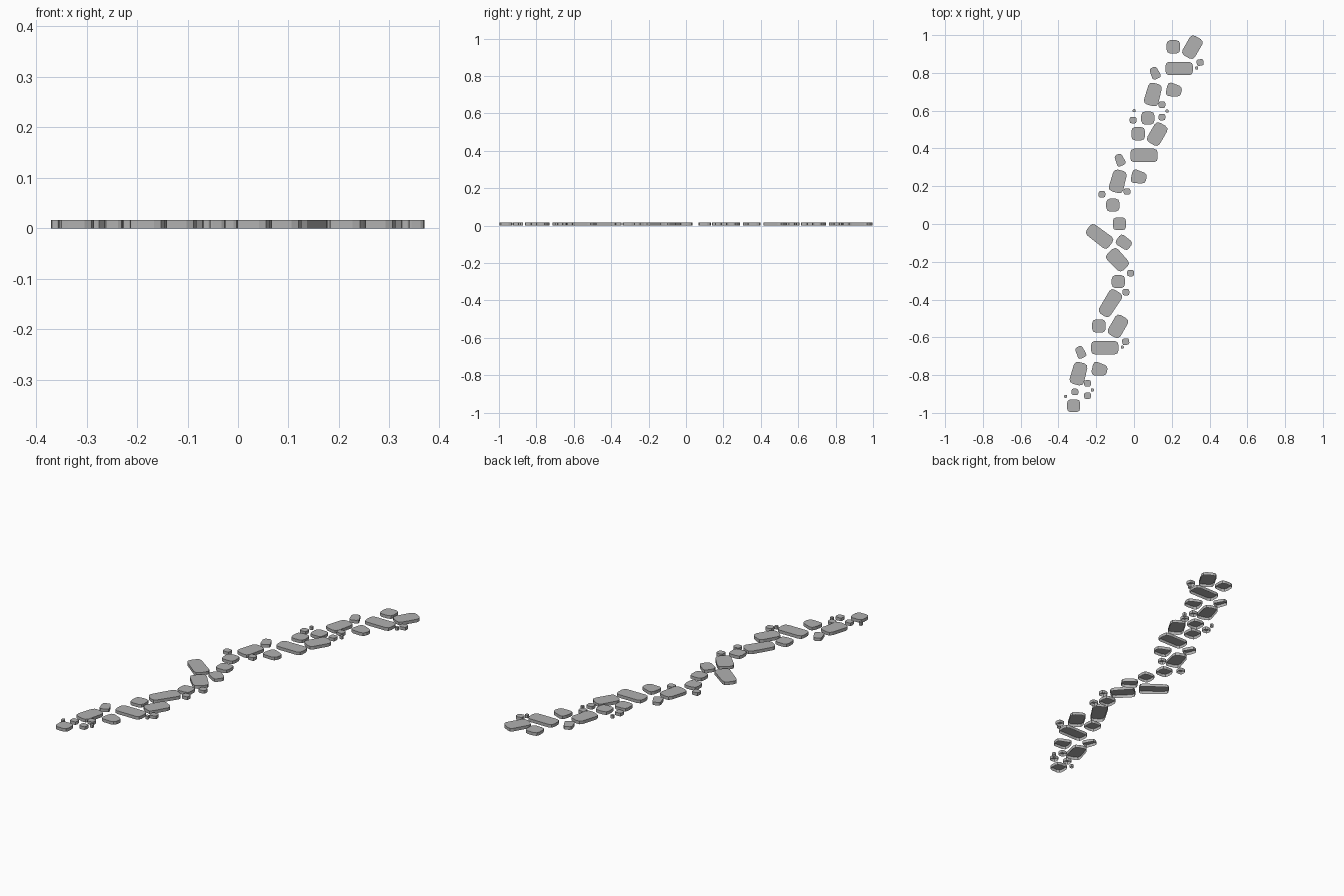
import bpy, bmesh
from math import radians, cos, sin

HEIGHT = 0.016
grey = bpy.data.materials.new("stone_grey")
grey.diffuse_color = (0.44, 0.44, 0.44, 1)

def stone(name, x, y, length, width, angle=0, taper=0.0):
    """Flat paving stone with clipped round corners, open underneath."""
    a, b = length / 2, width / 2
    c = min(a, b) * 0.5
    quarter = [(a, b - c * 1.2), (a - c * 0.3, b - c * 0.35), (a - c * 1.1, b)]
    pts = quarter + [(-px, py) for px, py in reversed(quarter)]
    pts += [(-px, -py) for px, py in pts]
    t = radians(angle)
    bm = bmesh.new()
    top, bottom = [], []
    for px, py in pts:
        py *= 1 - taper * px / a
        wx, wy = x + px * cos(t) - py * sin(t), y + px * sin(t) + py * cos(t)
        top.append(bm.verts.new((wx, wy, HEIGHT)))
        bottom.append(bm.verts.new((wx, wy, 0)))
    bm.faces.new(top)
    n = len(pts)
    for i in range(n):
        j = (i + 1) % n
        bm.faces.new((bottom[i], bottom[j], top[j], top[i]))
    mesh = bpy.data.meshes.new(name)
    bm.to_mesh(mesh)
    bm.free()
    mesh.materials.append(grey)
    bpy.context.collection.objects.link(bpy.data.objects.new(name, mesh))

# cluster of stones repeated three times along the path
cluster = [
    (0.000, 0.000, 0.072, 0.070, 0, 0.0),
    (0.101, -0.002, 0.119, 0.076, 60, 0.0),
    (0.031, -0.115, 0.145, 0.071, 0, 0.0),
    (-0.097, -0.139, 0.064, 0.045, 114, 0.12),
    (-0.107, -0.252, 0.120, 0.076, 75, 0.05),
    (0.004, -0.230, 0.080, 0.066, -12, 0.2),
]
for ox, oy in [(0.208, 0.938), (0.022, 0.478), (-0.186, -0.540)]:
    for dx, dy, l, w, ang, tp in cluster:
        stone("paving_stone", ox + dx, oy + dy, l, w, ang, tp)

# pebbles beside the first and last clusters
for ox, oy in [(0.208, 0.938), (-0.186, -0.540)]:
    stone("pebble", ox + 0.142, oy - 0.083, 0.037, 0.034, 8)
    stone("tiny_pebble", ox + 0.124, oy - 0.112, 0.016, 0.016)

# square stones
for x, y in [(0.073, 0.561), (-0.112, 0.1), (-0.077, 0.001), (-0.083, -0.305), (-0.32, -0.962)]:
    stone("square_stone", x, y, 0.07, 0.068)

# larger turned stones around the bend
stone("bend_stone", -0.183, -0.065, 0.148, 0.073, -37, -0.05)
stone("bend_stone", -0.053, -0.098, 0.080, 0.060, -35, 0.08)
stone("bend_stone", -0.087, -0.190, 0.122, 0.078, -47, 0.05)
stone("bend_stone", -0.126, -0.420, 0.148, 0.074, 58, -0.06)

# loose pebbles
for x, y in [(0.148, 0.632), (0.148, 0.566), (-0.005, 0.55), (-0.17, 0.157), (-0.037, 0.172),
             (-0.018, -0.26), (-0.043, -0.361), (-0.246, -0.844), (-0.246, -0.909), (-0.313, -0.889)]:
    stone("pebble", x, y, 0.036, 0.034)
for x, y in [(0.175, 0.598), (0.001, 0.6), (-0.22, -0.879), (-0.362, -0.912)]:
    stone("tiny_pebble", x, y, 0.016, 0.016)
